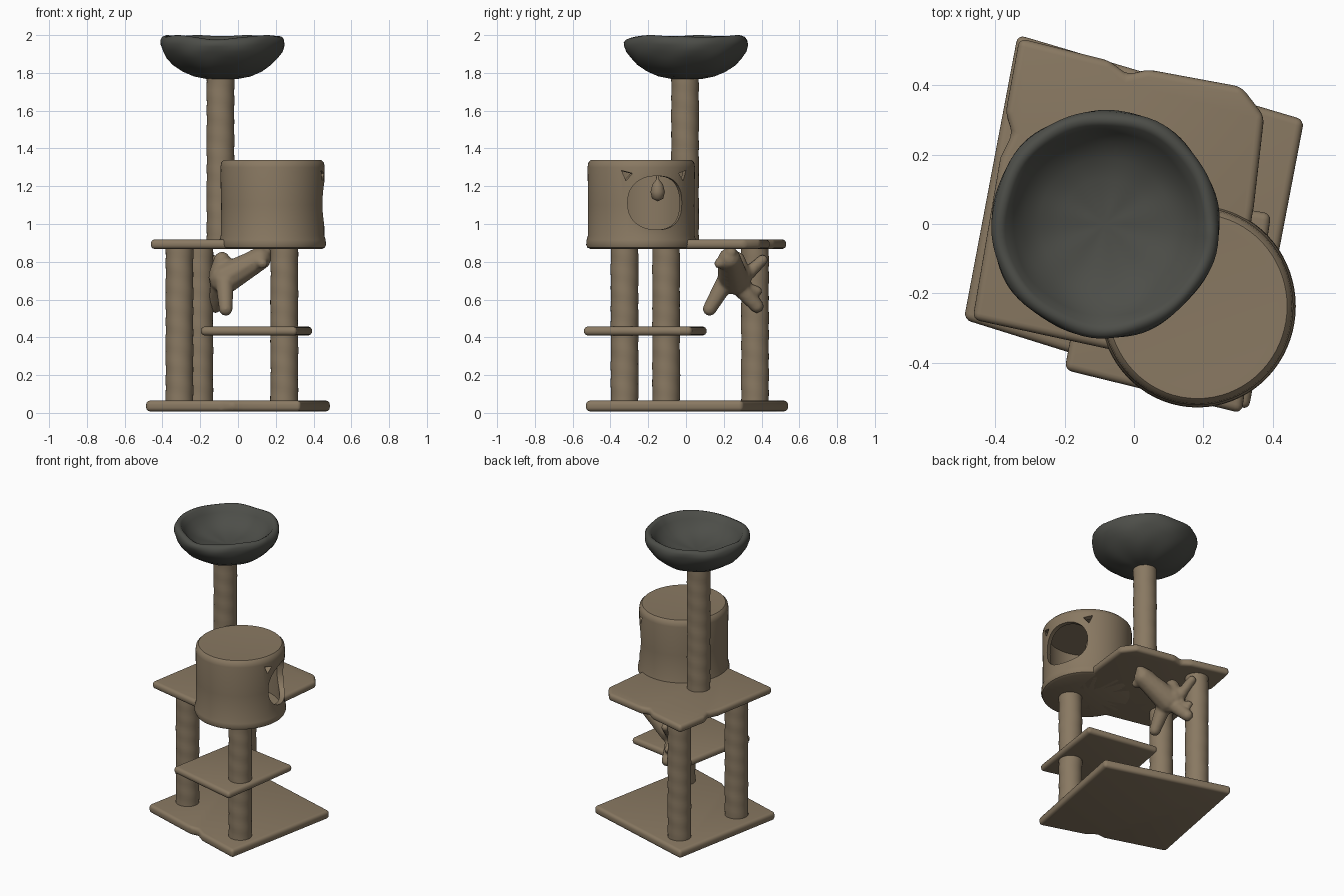
import bpy, bmesh, math
from mathutils import Vector, Matrix

if "Cube" in bpy.data.objects:
    bpy.data.objects.remove(bpy.data.objects["Cube"])


def material(name, rgb):
    m = bpy.data.materials.new(name)
    m.diffuse_color = (*rgb, 1)
    m.use_nodes = True
    m.node_tree.nodes["Principled BSDF"].inputs["Base Color"].default_value = m.diffuse_color
    return m


TAN = material("tan plush", (0.25, 0.19, 0.122))
GREY = material("dark grey plush", (0.074, 0.076, 0.066))


def finish(bm, name, mat):
    bmesh.ops.remove_doubles(bm, verts=bm.verts, dist=1e-5)
    bmesh.ops.recalc_face_normals(bm, faces=bm.faces)
    me = bpy.data.meshes.new(name)
    bm.to_mesh(me)
    bm.free()
    ob = bpy.data.objects.new(name, me)
    bpy.context.collection.objects.link(ob)
    me.materials.append(mat)
    return ob


def activate(ob):
    bpy.ops.object.select_all(action='DESELECT')
    ob.select_set(True)
    bpy.context.view_layer.objects.active = ob


def apply_mod(ob, kind, **props):
    m = ob.modifiers.new(kind.lower(), kind)
    for k, v in props.items():
        setattr(m, k, v)
    activate(ob)
    bpy.ops.object.modifier_apply(modifier=m.name)


def smooth(ob, deg=40):
    activate(ob)
    bpy.ops.object.shade_smooth_by_angle(angle=math.radians(deg))


def lathe(name, profile, centre, mat, seg=64, warp=None):
    """Spin (radius, z) points; warp(angle, r, z) may bend the result."""
    bm = bmesh.new()
    rings = []
    for r, z in profile:
        if r == 0:
            rings.append([bm.verts.new((centre[0], centre[1], z))] * seg)
            continue
        ring = []
        for i in range(seg):
            a = 2 * math.pi * i / seg
            rr, zz = warp(a, r, z) if warp else (r, z)
            ring.append(bm.verts.new((centre[0] + rr * math.cos(a), centre[1] + rr * math.sin(a), zz)))
        rings.append(ring)
    for p, q in zip(rings, rings[1:]):
        for i in range(seg):
            j = (i + 1) % seg
            vs = list(dict.fromkeys((p[i], p[j], q[j], q[i])))
            if len(vs) > 2:
                bm.faces.new(vs)
    return finish(bm, name, mat)


def prism(name, points, direction, mat):
    bm = bmesh.new()
    f = bm.faces.new([bm.verts.new(p) for p in points])
    res = bmesh.ops.extrude_face_region(bm, geom=[f])
    bmesh.ops.translate(bm, vec=direction, verts=[v for v in res["geom"] if isinstance(v, bmesh.types.BMVert)])
    return finish(bm, name, mat)


def board(name, outline, z0, z1):
    ob = prism(name, [(x, y, z0) for x, y in outline], (0, 0, z1 - z0), TAN)
    apply_mod(ob, 'BEVEL', width=0.021, segments=4, limit_method='ANGLE', angle_limit=math.radians(20))
    smooth(ob)


# Boards
board("base_board", [(-0.49, -0.275), (-0.09, -0.40), (-0.03, -0.395), (0.03, -0.44), (0.33, -0.535),
                     (0.49, 0.30), (-0.335, 0.545)], 0.008, 0.065)
board("step_board", [(-0.20, -0.42), (0.31, -0.545), (0.395, 0.03), (-0.10, 0.112)], 0.41, 0.457)
board("main_board", [(-0.465, -0.275), (-0.05, -0.365), (0.15, -0.40), (0.30, -0.20), (0.345, 0.05),
                     (0.375, 0.31), (0.31, 0.395), (0.04, 0.445), (-0.02, 0.43), (-0.07, 0.47),
                     (-0.33, 0.535), (-0.37, 0.32), (-0.35, 0.26), (-0.385, 0.19)], 0.868, 0.918)


# Scratching posts with a faint rope-wrap wobble
def wrap(a, r, z):
    return r * (1 + 0.014 * math.sin(z * 62 + a) + 0.01 * math.sin(z * 23 + 2 * a)), z


def post(name, x, y, z0, z1):
    n = 40
    prof = [(0.073, z0 + (z1 - z0) * i / n) for i in range(n + 1)]
    smooth(lathe(name, [(0, z0)] + prof + [(0, z1)], (x, y), TAN, 32, wrap))


post("front_post", 0.245, -0.325, 0.05, 0.89)
post("left_post", -0.31, -0.105, 0.05, 0.89)
post("back_post", -0.205, 0.365, 0.05, 0.89)
post("upper_post", -0.093, -0.005, 0.90, 1.80)

# Round house: shell, hollow, then the door with two ear-shaped holes
HC = (0.183, -0.237)


def oval(a, r, z):
    return r * (1 + 0.03 * math.sin(a) ** 2), z


house = lathe("house", [(0, 0.868), (0.262, 0.868), (0.277, 0.875), (0.283, 0.89), (0.281, 0.915), (0.274, 0.94),
                        (0.273, 1.1), (0.276, 1.30), (0.272, 1.325), (0.258, 1.34), (0.23, 1.34), (0, 1.325)],
              HC, TAN, 72, oval)
cutters = [lathe("house_hollow", [(0, 0.92), (0.245, 0.92), (0.245, 1.295), (0, 1.295)], HC, TAN, 72)]
turn = Matrix.Translation((HC[0], HC[1], 0)) @ Matrix.Rotation(math.radians(18), 4, 'Z')


def door_cutter(name, pts):
    c = prism(name, [turn @ Vector((0.13, y, z)) for y, z in pts],
              turn.to_3x3() @ Vector((0.3, 0, 0)), TAN)
    cutters.append(c)


door = []
for i in range(40):
    a = 2 * math.pi * i / 40
    c, s = math.cos(a), math.sin(a)
    door.append((0.15 * math.copysign(abs(c) ** 0.85, c), 1.112 + 0.142 * math.copysign(abs(s) ** 0.85, s)))
door_cutter("door_cutter", door)
for side in (-1, 1):
    door_cutter("ear_cutter", [(side * 0.178, 1.283), (side * 0.128, 1.268), (side * 0.158, 1.228)])
for c in cutters:
    c.hide_render = True
    apply_mod(house, 'BOOLEAN', object=c, operation='DIFFERENCE', solver='EXACT')
    bpy.data.objects.remove(c, do_unlink=True)
smooth(house, 35)


# Bowl bed: soft, wrinkled, with a dip in the front rim
def crumple(a, r, z):
    k = min(1, r / 0.3)
    dip = math.exp(-((a - 4.65) / 0.35) ** 2) + 0.4 * math.exp(-((a - 0.25) / 0.3) ** 2)
    high = max(0, (z - 1.88) / 0.12)
    wob = 0.008 * math.sin(5 * a + z * 30) + 0.006 * math.sin(9 * a - z * 55)
    return r * (1 + k * wob), z - 0.024 * dip * high + k * 0.003 * math.sin(7 * a)


bowl = lathe("bowl_bed", [(0, 1.768), (0.08, 1.768), (0.15, 1.782), (0.21, 1.808), (0.26, 1.842), (0.295, 1.88),
                          (0.317, 1.915), (0.328, 1.95), (0.327, 1.975), (0.317, 1.991), (0.302, 1.997),
                          (0.287, 1.988), (0.265, 1.955), (0.235, 1.918), (0.19, 1.887), (0.13, 1.868),
                          (0.06, 1.86), (0, 1.858)], (-0.083, 0), GREY, 96, crumple)
smooth(bowl, 60)

# Hanging plush toy: blended chains of balls (start, end, radii)
bm = bmesh.new()


def limb(p, q, r0, r1, n=9):
    p, q = Vector(p), Vector(q)
    for i in range(n):
        t = i / (n - 1)
        bmesh.ops.create_icosphere(bm, subdivisions=2, radius=r0 + (r1 - r0) * t,
                                   matrix=Matrix.Translation(p.lerp(q, t)))


limb((0.115, 0.23, 0.815), (-0.07, 0.25, 0.71), 0.062, 0.085)     # body
limb((0.15, 0.24, 0.85), (0.09, 0.24, 0.82), 0.03, 0.05)          # hanger
limb((-0.07, 0.20, 0.68), (-0.065, 0.125, 0.55), 0.05, 0.038)     # lower legs
limb((-0.10, 0.28, 0.67), (-0.12, 0.375, 0.565), 0.05, 0.038)
limb((-0.09, 0.28, 0.72), (-0.085, 0.27, 0.81), 0.07, 0.045)      # upper legs
limb((-0.10, 0.29, 0.70), (-0.13, 0.405, 0.81), 0.04, 0.03)
limb((-0.12, 0.33, 0.66), (-0.13, 0.38, 0.645), 0.03, 0.025)
limb((0.11, 0.19, 0.80), (0.13, 0.175, 0.79), 0.03, 0.028)        # ear
toy = finish(bm, "plush_toy", TAN)
apply_mod(toy, 'REMESH', mode='VOXEL', voxel_size=0.01)
apply_mod(toy, 'SMOOTH', factor=0.5, iterations=5)
smooth(toy, 80)

# Small dangling toy inside the house
smooth(lathe("dangling_toy", [(0, 1.12), (0.03, 1.135), (0.038, 1.17), (0.028, 1.21), (0.008, 1.235),
                              (0.006, 1.30), (0, 1.30)], (0.22, -0.15), TAN, 20), 60)
